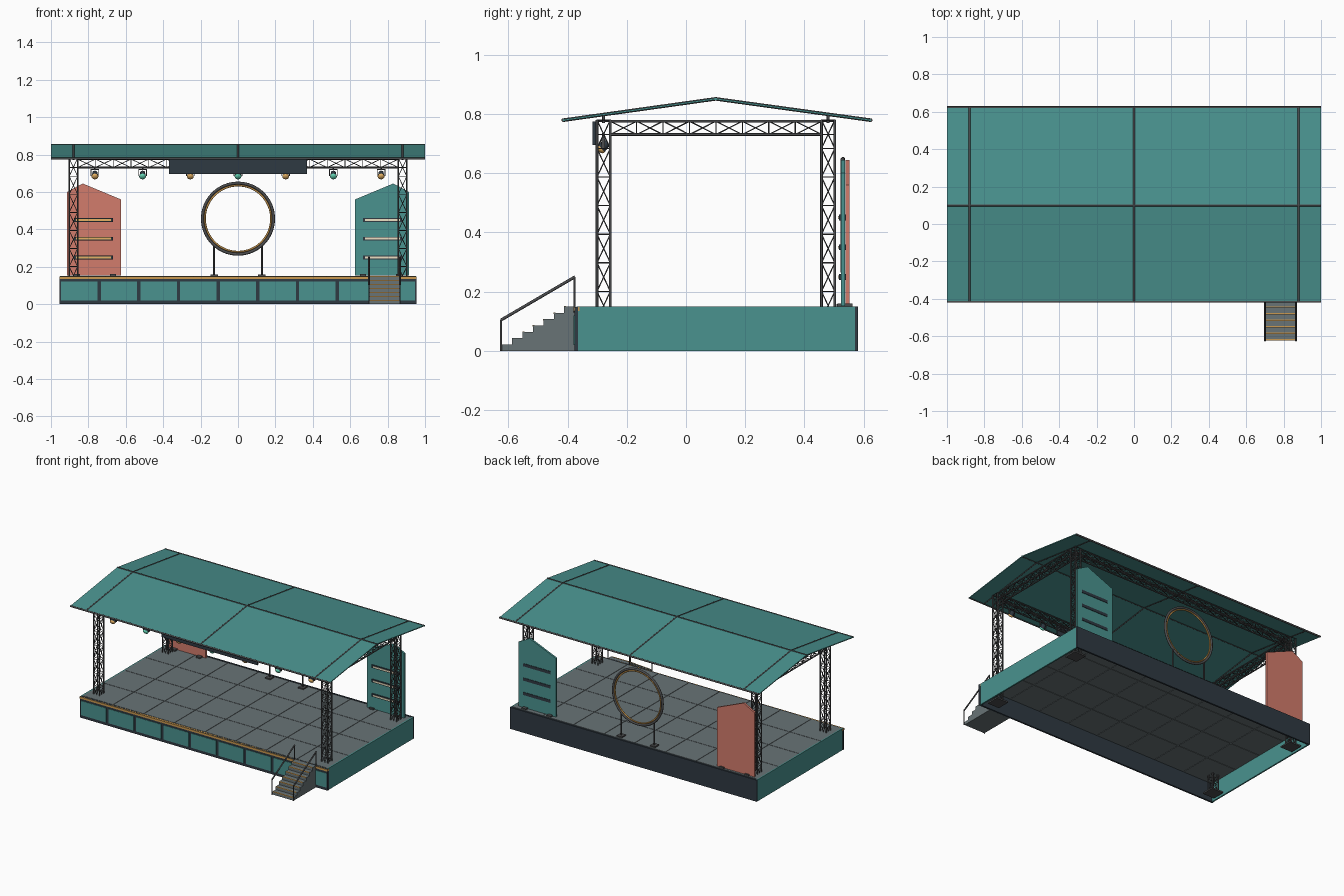
import bpy, bmesh, math
from mathutils import Vector, Matrix

if "Cube" in bpy.data.objects:
    bpy.data.objects.remove(bpy.data.objects["Cube"])

COLORS = {
    "teal": (0.068, 0.29, 0.275), "coral": (0.65, 0.20, 0.15), "dark": (0.028, 0.041, 0.055),
    "steel": (0.07, 0.072, 0.075), "deck": (0.14, 0.172, 0.18), "gold": (0.60, 0.32, 0.08),
    "amber": (0.80, 0.45, 0.13), "mint": (0.13, 0.68, 0.47), "cream": (0.85, 0.75, 0.55),
}
MATS = {}
for key, rgb in COLORS.items():
    MATS[key] = bpy.data.materials.new(key)
    MATS[key].diffuse_color = (*rgb, 1)


def finish(name, bm, color, smooth=False):
    bmesh.ops.recalc_face_normals(bm, faces=bm.faces)
    me = bpy.data.meshes.new(name)
    bm.to_mesh(me)
    bm.free()
    me.materials.append(MATS[color])
    ob = bpy.data.objects.new(name, me)
    bpy.context.collection.objects.link(ob)
    if smooth:
        bpy.ops.object.select_all(action='DESELECT')
        ob.select_set(True)
        bpy.context.view_layer.objects.active = ob
        bpy.ops.object.shade_smooth_by_angle(angle=math.radians(50))
    return ob


def add_box(bm, x0, x1, y0, y1, z0, z1):
    m = Matrix.Translation(((x0 + x1) / 2, (y0 + y1) / 2, (z0 + z1) / 2))
    bmesh.ops.create_cube(bm, size=1, matrix=m @ Matrix.Diagonal((x1 - x0, y1 - y0, z1 - z0, 1)))


def boxes(name, color, *dims):
    bm = bmesh.new()
    for d in dims:
        add_box(bm, *d)
    return finish(name, bm, color)


def add_tube(bm, a, b, r, seg=8, r2=None):
    a, b = Vector(a), Vector(b)
    m = Matrix.Translation((a + b) / 2) @ (b - a).to_track_quat('Z', 'Y').to_matrix().to_4x4()
    bmesh.ops.create_cone(bm, cap_ends=True, segments=seg, radius1=r,
                          radius2=r if r2 is None else r2, depth=(b - a).length, matrix=m)


def tubes(name, color, r, *pairs, seg=10):
    bm = bmesh.new()
    for a, b in pairs:
        add_tube(bm, a, b, r, seg)
    return finish(name, bm, color, True)


def prism(name, color, pts, a, b, place):
    # polygon pts swept from a to b; place(p, q, t) gives the 3D position
    bm = bmesh.new()
    lo = [bm.verts.new(place(p, q, a)) for p, q in pts]
    hi = [bm.verts.new(place(p, q, b)) for p, q in pts]
    bm.faces.new(lo)
    bm.faces.new(hi)
    for i in range(len(pts)):
        j = (i + 1) % len(pts)
        bm.faces.new((lo[i], lo[j], hi[j], hi[i]))
    return finish(name, bm, color)


def truss(name, a, b, bays, h=0.0225):
    # four chords with rungs and crossed braces on each face
    a, b = Vector(a), Vector(b)
    d = (b - a).normalized()
    u = Vector((0, 1, 0)) if abs(d.y) < 0.5 else Vector((1, 0, 0))
    v = d.cross(u)
    corners = [u * h + v * h, u * -h + v * h, u * -h - v * h, u * h - v * h]
    bm = bmesh.new()
    for i, c in enumerate(corners):
        n = corners[(i + 1) % 4]
        add_tube(bm, a + c, b + c, 0.0045)
        for k in range(bays + 1):
            p, q = a.lerp(b, k / bays), a.lerp(b, min(k + 1, bays) / bays)
            add_tube(bm, p + c, p + n, 0.002, 6)
            if k < bays:
                add_tube(bm, p + c, q + n, 0.002, 6)
                add_tube(bm, p + n, q + c, 0.002, 6)
    return finish(name, bm, "steel", True)


# deck tiles
bm = bmesh.new()
NX, NY, G = 8, 4, 0.0015
tx, ty = 1.89 / NX, 0.93 / NY
for i in range(NX):
    for j in range(NY):
        x, y = -0.945 + i * tx, -0.365 + j * ty
        add_box(bm, x + G, x + tx - G, y + G, y + ty - G, 0.13, 0.15)
finish("deck_tiles", bm, "deck")

# skirts around the open underside
boxes("side_skirts", "teal", *[(s * 0.947 - 0.005, s * 0.947 + 0.005, -0.37, 0.57, 0, 0.15) for s in (-1, 1)])
boxes("back_skirt", "dark", (-0.952, 0.952, 0.568, 0.58, 0, 0.15))
boxes("front_skirt", "dark", (-0.955, 0.955, -0.376, -0.364, 0, 0.148))
pw = 1.91 / 9
boxes("front_panels", "teal", *[(-0.955 + i * pw + 0.009, -0.955 + (i + 1) * pw - 0.009, -0.379, -0.375, 0.02, 0.12)
                                for i in range(9)])
boxes("front_edge_trim", "gold", (-0.955, 0.955, -0.38, -0.36, 0.134, 0.148))

# truss towers on ground plates, and top beams
YF, YB, XC, ZB = -0.278, 0.48, 0.88, 0.753
for sx, sn in ((-1, "left"), (1, "right")):
    for y, yn in ((YF, "front"), (YB, "back")):
        truss(f"{yn}_{sn}_tower", (sx * XC, y, 0.008), (sx * XC, y, 0.78), 8)
        boxes(f"{yn}_{sn}_base_plate", "steel", (sx * XC - 0.045, sx * XC + 0.045, y - 0.045, y + 0.045, 0, 0.01))
    truss(f"{sn}_beam", (sx * XC, YF + 0.022, ZB), (sx * XC, YB - 0.022, ZB), 8)
for y, yn in ((YF, "front"), (YB, "back")):
    truss(f"{yn}_beam", (-XC + 0.022, y, ZB), (XC - 0.022, y, ZB), 18)

# gabled roof sheet, ribs and short props
E0, E1, RY, EZ, RZ, T = -0.415, 0.624, 0.10, 0.779, 0.851, 0.003
prism("roof_sheet", "teal", [(E0, EZ - T), (RY, RZ - T), (E1, EZ - T), (E1, EZ + T), (RY, RZ + T), (E0, EZ + T)],
      -1, 1, lambda p, q, t: (t, p, q))
ribs = [((x, e, EZ), (x, RY, RZ), ) for x in (-XC, 0, XC) for e in (E0, E1)]
ribs += [((-1, y, z), (1, y, z)) for y, z in ((E0, EZ), (RY, RZ), (E1, EZ))]
tubes("roof_ribs", "steel", 0.006, *ribs)
tubes("roof_props", "steel", 0.005, *[((x, y, 0.77), (x, y, 0.80)) for x in (-XC, 0, XC) for y in (YF, YB)])

# blank sign board
boxes("sign_board", "dark", (-0.37, 0.37, -0.316, -0.304, 0.695, 0.775))

# stage lamps with yokes
aim = Vector((0, -0.75, -0.66)).normalized()
for i in range(7):
    x = (i - 3) * 0.255
    c = Vector((x, -0.278, 0.692))
    bm = bmesh.new()
    add_tube(bm, c - aim * 0.018, c + aim * 0.014, 0.013, 16, 0.018)
    finish(f"lamp_body_{i + 1}", bm, "dark", True)
    bm = bmesh.new()
    m = Matrix.Translation(c + aim * 0.014) @ aim.to_track_quat('Z', 'Y').to_matrix().to_4x4()
    bmesh.ops.create_uvsphere(bm, u_segments=16, v_segments=8, radius=0.0185,
                              matrix=m @ Matrix.Diagonal((1, 1, 0.6, 1)))
    finish(f"lamp_lens_{i + 1}", bm, "mint" if i % 2 else "amber", True)
    boxes(f"lamp_yoke_{i + 1}", "steel",
          (x - 0.023, x - 0.019, -0.286, -0.274, 0.685, 0.722), (x + 0.019, x + 0.023, -0.286, -0.274, 0.685, 0.722),
          (x - 0.023, x + 0.023, -0.286, -0.274, 0.718, 0.722), (x - 0.004, x + 0.004, -0.284, -0.276, 0.72, 0.735))

# scenic flats with strip lights and feet
outline = [(0.626, 0.152), (0.626, 0.56), (0.83, 0.645), (0.914, 0.60), (0.914, 0.152)]
for s, sn, color, glow, y0, y1 in ((-1, "left", "coral", "amber", 0.538, 0.552),
                                   (1, "right", "teal", "cream", 0.524, 0.537)):
    prism(f"{sn}_flat", color, outline, y0, y1, lambda p, q, t: (s * p, t, q))
    x0, x1 = sorted((s * 0.668, s * 0.877))
    boxes(f"{sn}_strip_housings", "dark", *[(x0, x1, 0.516, 0.540, z - 0.01, z + 0.01) for z in (0.25, 0.35, 0.45)])
    boxes(f"{sn}_strip_lights", glow, *[(x0 + 0.012, x1 - 0.012, 0.513, 0.518, z - 0.005, z + 0.005)
                                        for z in (0.25, 0.35, 0.45)])
    boxes(f"{sn}_flat_feet", "steel", *[(s * x - 0.016, s * x + 0.016, 0.512, 0.562, 0.15, 0.16)
                                        for x in (0.668, 0.86)])

# ring on two posts
for name, R, r, color in (("ring", 0.190, 0.008, "steel"), ("ring_glow", 0.177, 0.005, "gold")):
    bpy.ops.mesh.primitive_torus_add(major_radius=R, minor_radius=r, major_segments=64, minor_segments=10,
                                     location=(0, 0.53, 0.457), rotation=(math.pi / 2, 0, 0))
    bpy.context.object.name = name
    bpy.context.object.data.materials.append(MATS[color])
    bpy.ops.object.shade_smooth_by_angle(angle=math.radians(50))
tubes("ring_posts", "steel", 0.005, *[((x, 0.53, 0.15), (x, 0.53, 0.318)) for x in (-0.128, 0.128)])
boxes("ring_feet", "steel", *[(x - 0.02, x + 0.02, 0.508, 0.552, 0.15, 0.158) for x in (-0.128, 0.128)])

# stairs with nosings and handrails
SX0, SX1, SY, TR, RI = 0.702, 0.864, -0.622, 0.0351, 0.15 / 7
boxes("stair_steps", "deck", *[(SX0, SX1, SY + i * TR, SY + (i + 1) * TR, 0, (i + 1) * RI) for i in range(7)])
boxes("stair_nosings", "gold", *[(SX0 + 0.004, SX1 - 0.004, SY + i * TR - 0.001, SY + i * TR + 0.006,
                                  (i + 1) * RI - 0.004, (i + 1) * RI + 0.001) for i in range(7)])
for x, sn in ((SX0 - 0.002, "left"), (SX1 + 0.002, "right")):
    tubes(f"{sn}_handrail", "steel", 0.005, ((x, -0.625, 0.104), (x, -0.375, 0.25)))
    tubes(f"{sn}_rail_posts", "steel", 0.0035, ((x, -0.6245, 0), (x, -0.6245, 0.104)),
          ((x, -0.376, 0.13), (x, -0.376, 0.25)))

for m in bpy.data.materials:
    if m.users and not m.is_grease_pencil:
        m.use_nodes = True
        m.node_tree.nodes["Principled BSDF"].inputs["Base Color"].default_value = m.diffuse_color
